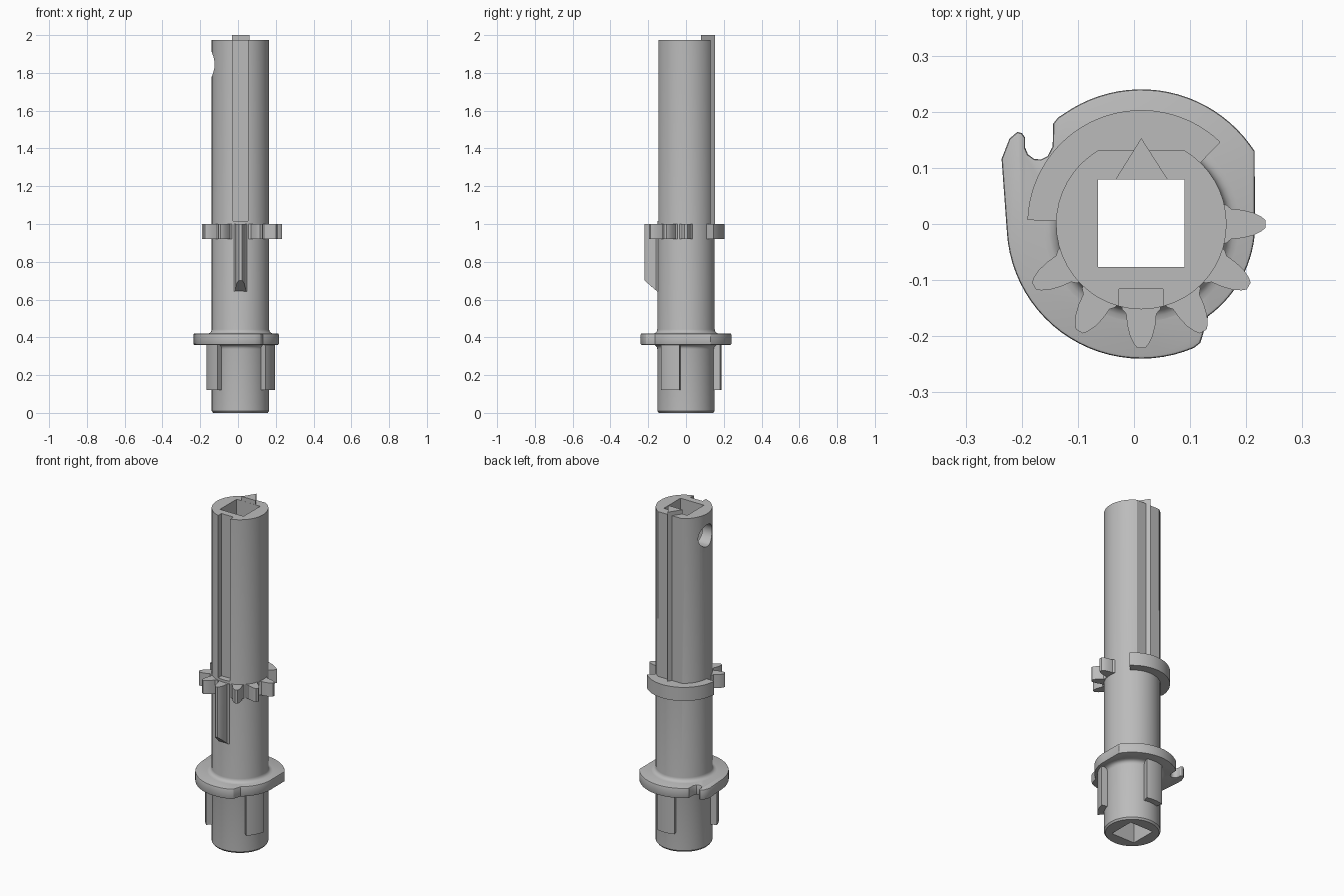
import bpy, bmesh
from math import sin, cos, radians, pi, hypot

cube = bpy.data.objects.get("Cube")
if cube:
    bpy.data.objects.remove(cube, do_unlink=True)

CX, R = 0.013, 0.152          # shaft axis and radius

grey = bpy.data.materials.new("grey_plastic")
grey.use_nodes = True
tone = (0.5, 0.5, 0.5, 1)
grey.diffuse_color = tone
grey.node_tree.nodes["Principled BSDF"].inputs["Base Color"].default_value = tone


def finish(name, bm):
    bmesh.ops.recalc_face_normals(bm, faces=bm.faces)
    mesh = bpy.data.meshes.new(name)
    bm.to_mesh(mesh)
    bm.free()
    mesh.materials.append(grey)
    ob = bpy.data.objects.new(name, mesh)
    bpy.context.collection.objects.link(ob)
    return ob


def prism(name, pts, z0, z1, bottom=None):
    """Extrude an outline upward; bottom(x, y) may slope the lower face."""
    bm = bmesh.new()
    low = [bm.verts.new((x, y, bottom(x, y) if bottom else z0)) for x, y in pts]
    top = [bm.verts.new((x, y, z1)) for x, y in pts]
    bm.faces.new(low[::-1])
    bm.faces.new(top)
    for i in range(len(pts)):
        j = (i + 1) % len(pts)
        bm.faces.new((low[i], low[j], top[j], top[i]))
    return finish(name, bm)


def lathe(name, profile, n=48):
    bm = bmesh.new()
    rings = [[bm.verts.new((CX + r * cos(2 * pi * i / n), r * sin(2 * pi * i / n), z))
              for i in range(n)] for r, z in profile]
    for a, b in zip(rings, rings[1:]):
        for i in range(n):
            j = (i + 1) % n
            bm.faces.new((a[i], a[j], b[j], b[i]))
    bm.faces.new(rings[0][::-1])
    bm.faces.new(rings[-1])
    return finish(name, bm)


def arc(r, a0, a1, n=16):
    angles = [radians(a0 + (a1 - a0) * i / n) for i in range(n + 1)]
    return [(CX + r * cos(a), r * sin(a)) for a in angles]


def sector(r0, r1, a0, a1, n=16):
    return arc(r1, a0, a1, n) + arc(r0, a1, a0, n)


def rect(x0, x1, y0, y1):
    return [(x0, y0), (x1, y0), (x1, y1), (x0, y1)]


def apply_modifier(ob, mod):
    bpy.context.view_layer.objects.active = ob
    bpy.ops.object.modifier_apply(modifier=mod.name)


def cut(ob, cutter):
    mod = ob.modifiers.new("cut", "BOOLEAN")
    mod.operation = "DIFFERENCE"
    mod.solver = "EXACT"
    mod.object = cutter
    apply_modifier(ob, mod)


parts = []

# Shaft with rounded blends where the flange meets it
fillet = 0.022
blend_up = [(R + fillet * (1 - sin(t)), 0.42 + fillet * (1 - cos(t)))
            for t in [radians(a) for a in (0, 22, 45, 68, 90)]]
blend_down = [(r, 0.78 - z) for r, z in reversed(blend_up)]
shaft = lathe("shaft", [(R - 0.008, 0), (R, 0.01)] + blend_down + blend_up + [(R, 1.975)])
parts.append(shaft)

# Flange outline: large arcs, a flat side, a stepped edge and a hook
hook = [(-0.144, 0.179), (-0.145, 0.138), (-0.154, 0.121), (-0.166, 0.115),
        (-0.178, 0.116), (-0.189, 0.124), (-0.194, 0.136), (-0.194, 0.154),
        (-0.2, 0.162), (-0.208, 0.164), (-0.222, 0.152), (-0.236, 0.116)]
outline = (arc(0.203, -54, 4) + [(0.215, 0.13)] + arc(0.24, 36, 121, 20)
           + [(-0.135, 0.19)] + hook
           + arc(0.24, 183, 293, 24) + [(0.118, -0.212), (0.122, -0.2)])
flange = prism("flange", outline, 0.36, 0.42)
bevel = flange.modifiers.new("soft_edge", "BEVEL")
bevel.width = 0.005
bevel.segments = 2
bevel.limit_method = "ANGLE"
bevel.angle_limit = radians(60)
apply_modifier(flange, bevel)
parts.append(flange)

# Square bore, front keyway, side hole and back flat
bore = prism("bore_cutter", rect(-0.064, 0.09, -0.077, 0.079), -0.1, 2.1)
keyway = prism("keyway_cutter", rect(-0.027, 0.052, -0.3, -0.116), 1.015, 2.1)
flat = prism("flat_cutter", rect(-0.3, 0.3, 0.131, 0.3), 1.0, 2.1)
bm = bmesh.new()
bmesh.ops.create_cone(bm, cap_ends=True, segments=20, radius1=0.065, radius2=0.065, depth=0.2)
side_hole = finish("side_hole_cutter", bm)
side_hole.rotation_euler.y = pi / 2
side_hole.location = (-0.15, 0, 1.845)
bpy.context.view_layer.update()
for cutter in (bore, keyway, flat, side_hole):
    cut(shaft, cutter)
cut(flange, bore)
for cutter in (bore, keyway, flat, side_hole):
    bpy.data.objects.remove(cutter, do_unlink=True)

# Wedge key along the back, rising just above the shaft
parts.append(prism("wedge_key", [(-0.033, 0.0795), (0.06, 0.0795), (CX, 0.153)], 0.98, 2.0))

# Collar sector behind the gear teeth
parts.append(prism("collar_sector", sector(0.145, 0.203, 46, 178, 28), 0.92, 1.0))


# Gear teeth, six at even spacing
def tooth(angle):
    half = [(0.14, 0.036), (0.152, 0.034), (0.16, 0.027), (0.18, 0.025),
            (0.2, 0.02), (0.214, 0.013), (0.221, 0.007)]
    pts = [(r, -w) for r, w in half] + [(r, w) for r, w in reversed(half)]
    c, s = cos(radians(angle)), sin(radians(angle))
    return [(CX + r * c - w * s, r * s + w * c) for r, w in pts]


for i in range(6):
    parts.append(prism(f"gear_tooth_{i + 1}", tooth(-30 * i), 0.92, 1.0))

# Front tooth continues down as a fin with a sloped end
parts.append(prism("front_fin", tooth(-90), 0.64, 0.92,
                   lambda x, y: 0.64 + 0.9 * max(0, hypot(x - CX, y) - R)))

# Three lugs below the flange
for i in range(3):
    mid = -28 + 120 * i
    parts.append(prism(f"lower_lug_{i + 1}", sector(0.145, 0.187, mid - 17, mid + 17, 8), 0.12, 0.37))

# Smooth round surfaces, keep hard edges
bpy.ops.object.select_all(action="DESELECT")
for ob in parts:
    ob.select_set(True)
bpy.context.view_layer.objects.active = shaft
bpy.ops.object.shade_smooth_by_angle(angle=radians(30))
